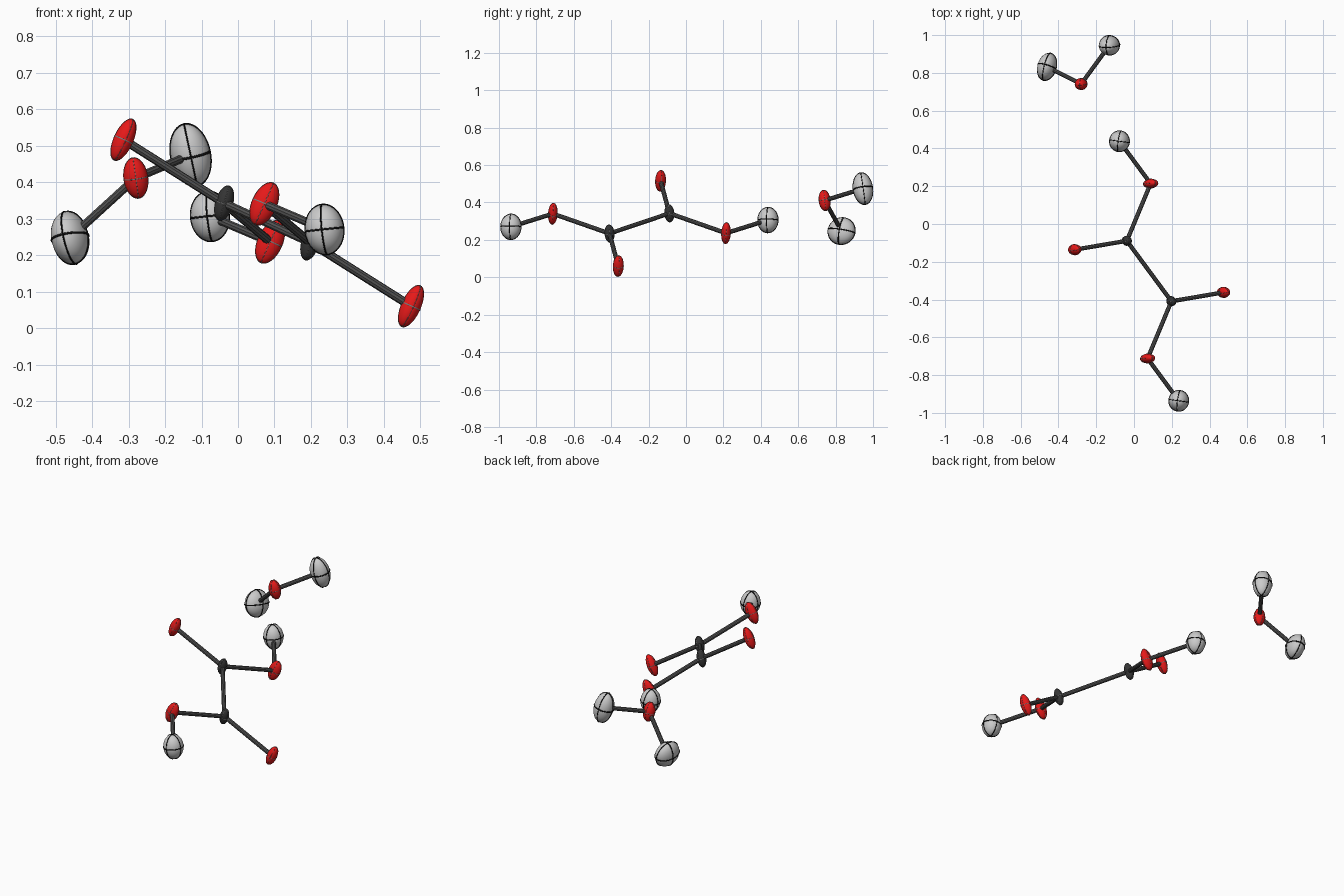
import bpy, bmesh
from math import radians, pi, cos, sin
from mathutils import Vector

if "Cube" in bpy.data.objects:
    bpy.data.objects.remove(bpy.data.objects["Cube"])


def material(name, rgb):
    m = bpy.data.materials.new(name)
    m.diffuse_color = (*rgb, 1)
    m.use_nodes = True
    m.node_tree.nodes["Principled BSDF"].inputs["Base Color"].default_value = m.diffuse_color
    return m


RED = material("red", (0.8, 0.01, 0.01))
DARK = material("dark_carbon", (0.035, 0.035, 0.035))
BOND = material("bond_grey", (0.09, 0.09, 0.09))
BLACK = material("black_line", (0.005, 0.005, 0.005))
LINE = material("grey_line", (0.2, 0.2, 0.2))


def add_object(name, bm, mat, smooth):
    mesh = bpy.data.meshes.new(name)
    bm.to_mesh(mesh)
    bm.free()
    for p in mesh.polygons:
        p.use_smooth = smooth
    if mat:
        mesh.materials.append(mat)
    ob = bpy.data.objects.new(name, mesh)
    bpy.context.collection.objects.link(ob)
    return ob


def ring_mesh(tube, n=48, k=6):
    # three unit tori, one in each principal plane
    bm = bmesh.new()
    for axis in range(3):
        grid = []
        for i in range(n):
            a = 2 * pi * i / n
            row = []
            for j in range(k):
                b = 2 * pi * j / k
                r = 1 + tube * cos(b)
                p = [r * cos(a), r * sin(a), tube * sin(b)]
                row.append(bm.verts.new(p[axis:] + p[:axis]))
            grid.append(row)
        for i in range(n):
            for j in range(k):
                i2, j2 = (i + 1) % n, (j + 1) % k
                bm.faces.new((grid[i][j], grid[i2][j], grid[i2][j2], grid[i][j2]))
    return bm


# kind: semi-axes, tilt in degrees, colour, line colour, line thickness
KINDS = {
    "carbon": ((0.024, 0.026, 0.049), (4, 16, 0), DARK, LINE, 0.03),
    "carbonyl_oxygen": ((0.027, 0.029, 0.061), (5, 24, 15), RED, LINE, 0.03),
    "hydroxyl_oxygen": ((0.034, 0.025, 0.062), (-3, 24, 0), RED, LINE, 0.03),
    "hydrogen": ((0.053, 0.055, 0.068), (0, -6, -8), None, BLACK, 0.045),
    "water_oxygen": ((0.033, 0.031, 0.056), (6, -8, 0), RED, LINE, 0.03),
    "water_hydrogen_left": ((0.050, 0.074, 0.073), (-8, -13, -14), None, BLACK, 0.045),
    "water_hydrogen_right": ((0.054, 0.052, 0.086), (8, -12, 0), None, BLACK, 0.045),
}


def atom(name, kind, pos):
    size, tilt, mat, line, tube = KINDS[kind]
    bm = bmesh.new()
    bmesh.ops.create_uvsphere(bm, u_segments=32, v_segments=20, radius=1)
    for ob in (add_object(name, bm, mat, True),
               add_object(name + "_axis_rings", ring_mesh(tube), line, True)):
        ob.location = pos
        ob.scale = size
        ob.rotation_euler = [radians(t) for t in tilt]


def bond(name, a, b, radius=0.012):
    a, b = Vector(a), Vector(b)
    bm = bmesh.new()
    bmesh.ops.create_cone(bm, cap_ends=True, segments=10, radius1=radius,
                          radius2=radius, depth=(b - a).length)
    ob = add_object(name, bm, BOND, False)
    ob.location = (a + b) / 2
    ob.rotation_euler = (b - a).to_track_quat('Z', 'Y').to_euler()


# Large molecule: one half, repeated by inversion through its centre
CENTRE = Vector((0.080, -0.249, 0.288))
HALF = {
    "carbon": Vector((-0.038, -0.089, 0.342)),
    "carbonyl_oxygen": Vector((-0.314, -0.136, 0.516)),
    "hydroxyl_oxygen": Vector((0.088, 0.214, 0.236)),
    "hydrogen": Vector((-0.077, 0.438, 0.306)),
}
for side, sign in (("back", 1), ("front", -1)):
    at = {k: CENTRE + sign * (p - CENTRE) for k, p in HALF.items()}
    for kind, p in at.items():
        atom(f"{side}_{kind}", kind, p)
    for i, j in (("carbon", "carbonyl_oxygen"), ("carbon", "hydroxyl_oxygen"),
                 ("hydroxyl_oxygen", "hydrogen")):
        bond(f"{side}_bond_{i}_to_{j}", at[i], at[j])
c = HALF["carbon"]
bond("central_carbon_bond", c, 2 * CENTRE - c)

# Small separate molecule
WATER = {
    "water_oxygen": (-0.280, 0.741, 0.411),
    "water_hydrogen_left": (-0.460, 0.832, 0.247),
    "water_hydrogen_right": (-0.130, 0.946, 0.474),
}
for kind, p in WATER.items():
    atom(kind, kind, p)
for h in ("water_hydrogen_left", "water_hydrogen_right"):
    bond("bond_to_" + h, WATER["water_oxygen"], WATER[h])
